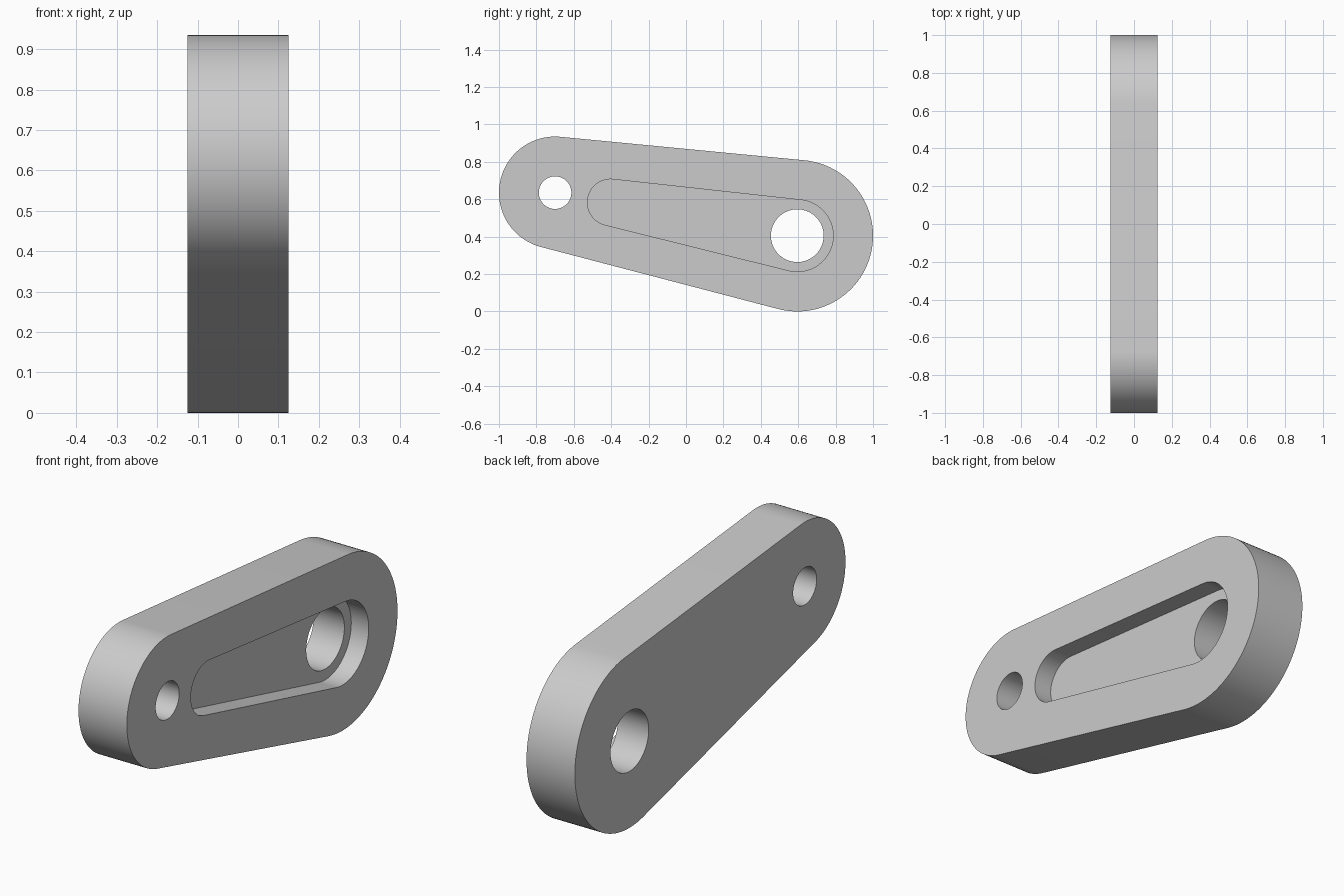
import bpy
import bmesh
from math import acos, atan2, cos, sin, hypot, pi, radians

if "Cube" in bpy.data.objects:
    bpy.data.objects.remove(bpy.data.objects["Cube"])

HALF = 0.125          # half the plate thickness
POCKET_DEPTH = 0.09
BIG = (0.595, 0.405)  # big end centre (y, z)
SMALL = (-0.70, 0.635)

grey = bpy.data.materials.new("plain grey")
grey.use_nodes = True
grey.diffuse_color = (0.6, 0.6, 0.6, 1)
grey.node_tree.nodes["Principled BSDF"].inputs["Base Color"].default_value = grey.diffuse_color


def arc(centre, radius, start, end, steps):
    """Points on an arc in the y-z plane."""
    angles = [start + (end - start) * i / steps for i in range(steps + 1)]
    return [(centre[0] + radius * cos(a), centre[1] + radius * sin(a)) for a in angles]


def tapered_slot(c1, r1, c2, r2):
    """Two circles joined by their outer tangents."""
    dy, dz = c2[0] - c1[0], c2[1] - c1[1]
    axis = atan2(dz, dy)
    spread = acos((r1 - r2) / hypot(dy, dz))
    return (arc(c2, r2, axis - spread, axis + spread, 56)
            + arc(c1, r1, axis + spread, axis - spread + 2 * pi, 64))


def circle(centre, radius):
    return arc(centre, radius, 0, 2 * pi, 96)[:-1]


def prism(name, outline, x0, x1):
    """Extrude a y-z outline along x."""
    bm = bmesh.new()
    base = bm.faces.new([bm.verts.new((x0, y, z)) for y, z in outline])
    out = bmesh.ops.extrude_face_region(bm, geom=[base])
    moved = [v for v in out["geom"] if isinstance(v, bmesh.types.BMVert)]
    bmesh.ops.translate(bm, verts=moved, vec=(x1 - x0, 0, 0))
    bmesh.ops.recalc_face_normals(bm, faces=bm.faces)
    mesh = bpy.data.meshes.new(name)
    bm.to_mesh(mesh)
    bm.free()
    mesh.materials.append(grey)
    obj = bpy.data.objects.new(name, mesh)
    bpy.context.collection.objects.link(obj)
    return obj


# Link plate
plate = prism("link_plate", tapered_slot(BIG, 0.405, SMALL, 0.30), -HALF, HALF)

# Recess on the left face, then the two through holes
cutters = [
    prism("pocket_cutter", tapered_slot(BIG, 0.192, (-0.403, 0.583), 0.124),
          HALF - POCKET_DEPTH, HALF + 0.1),
    prism("big_hole_cutter", circle(BIG, 0.141), -HALF - 0.1, HALF + 0.2),
    prism("small_hole_cutter", circle(SMALL, 0.087), -HALF - 0.1, HALF + 0.2),
]

bpy.ops.object.select_all(action="DESELECT")
plate.select_set(True)
bpy.context.view_layer.objects.active = plate
for cutter in cutters:
    cutter.hide_render = True
    cut = plate.modifiers.new(cutter.name, "BOOLEAN")
    cut.operation = "DIFFERENCE"
    cut.solver = "EXACT"
    cut.object = cutter
    bpy.ops.object.modifier_apply(modifier=cut.name)
    bpy.data.objects.remove(cutter)

bpy.ops.object.shade_smooth_by_angle(angle=radians(30))
